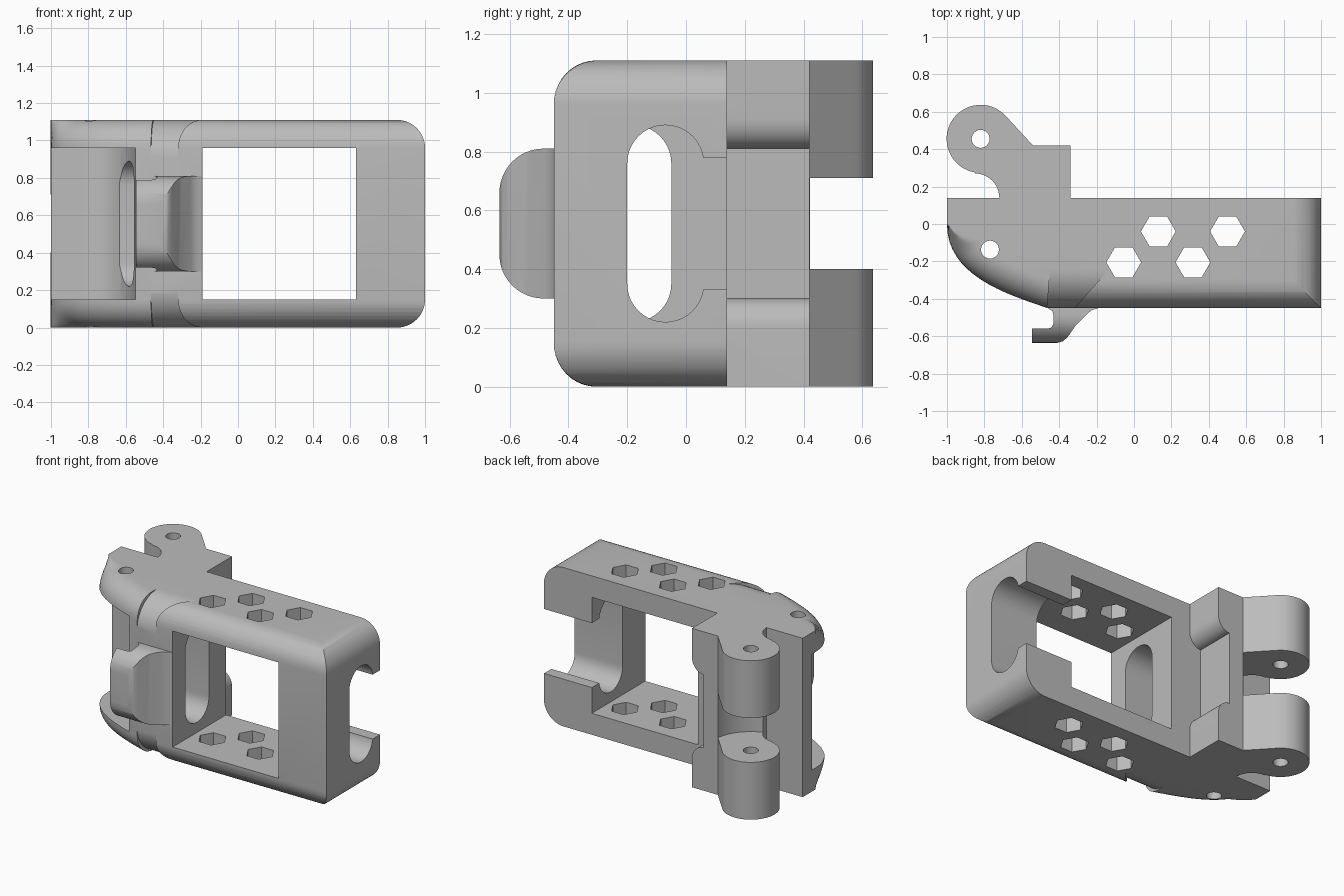
import bpy, bmesh, math
from mathutils import Vector

if "Cube" in bpy.data.objects:
    bpy.data.objects.remove(bpy.data.objects["Cube"])

H = 1.11      # overall height
R = 0.15      # plate thickness and edge radius

gray = bpy.data.materials.new("plain gray")
gray.diffuse_color = (0.5, 0.5, 0.5, 1)
gray.use_nodes = True
gray.node_tree.nodes["Principled BSDF"].inputs["Base Color"].default_value = gray.diffuse_color


def finish(name, bm):
    bmesh.ops.recalc_face_normals(bm, faces=bm.faces)
    me = bpy.data.meshes.new(name)
    bm.to_mesh(me)
    bm.free()
    me.materials.append(gray)
    ob = bpy.data.objects.new(name, me)
    bpy.context.collection.objects.link(ob)
    return ob


def loft(name, rings):
    bm = bmesh.new()
    loops = [[bm.verts.new(p) for p in ring] for ring in rings]
    n = len(loops[0])
    for a, b in zip(loops, loops[1:]):
        for i in range(n):
            j = (i + 1) % n
            bm.faces.new((a[i], a[j], b[j], b[i]))
    bm.faces.new(loops[0][::-1])
    bm.faces.new(loops[-1])
    return finish(name, bm)


def prism(name, pts, axis, lo, hi):
    place = {'x': lambda a, b, t: (t, a, b),
             'y': lambda a, b, t: (a, t, b),
             'z': lambda a, b, t: (a, b, t)}[axis]
    return loft(name, [[place(a, b, t) for a, b in pts] for t in (lo, hi)])


def arc(cx, cy, r, a0, a1, n=12, ry=None):
    ry = r if ry is None else ry
    angs = [math.radians(a0 + (a1 - a0) * i / n) for i in range(n + 1)]
    return [(cx + r * math.cos(a), cy + ry * math.sin(a)) for a in angs]


def circle(cx, cy, r, n=32):
    return arc(cx, cy, r, 0, 360 - 360 / n, n - 1)


def rect(a0, b0, a1, b1):
    return [(a0, b0), (a1, b0), (a1, b1), (a0, b1)]


def stadium(c, r, z0, z1):
    return arc(c, z1, r, 0, 180, 20) + arc(c, z0, r, 180, 360, 20)


def flip(pts):
    return [(a, H - b) for a, b in pts]


def combine(target, tool, op='DIFFERENCE'):
    m = target.modifiers.new(op, 'BOOLEAN')
    m.operation, m.solver, m.object = op, 'EXACT', tool
    bpy.context.view_layer.objects.active = target
    bpy.ops.object.modifier_apply(modifier=m.name)
    bpy.data.objects.remove(tool, do_unlink=True)


# Body: plan outline with a curved nose, rounded along the front edges
outline = [((1, -.45), (0, 1)), ((1, .14), (0, 0)), ((-1, .14), (0, 0))]
P = [Vector(p) for p in ((-1, 0), (-1, -.27), (-.7, -.37), (-.46, -.45))]
for i in range(17):
    t = i / 16
    s = 1 - t
    p = s**3 * P[0] + 3*s*s*t * P[1] + 3*s*t*t * P[2] + t**3 * P[3]
    d = (s*s * (P[1]-P[0]) + 2*s*t * (P[2]-P[1]) + t*t * (P[3]-P[2])).normalized()
    f = min(1, t * 4)
    outline.append((tuple(p), (-d.y * f, d.x * f)))
levels = [(R * (1 - math.sin(a)), R * (1 - math.cos(a)))
          for a in (math.radians(90 - 9 * k) for k in range(11))]
levels = [(z, o) for z, o in levels]
levels += [(H - z, o) for z, o in reversed(levels)]
frame = loft("bracket_frame", [[(p[0] + n[0] * o, p[1] + n[1] * o, z)
                                for p, n in outline] for z, o in levels])

# Rounded upper and lower edges of the right end
corner = arc(1 - R, R, R, 0, -90) + [(1 - R, -.1), (1.1, -.1), (1.1, R)]
for pts in (corner, flip(corner)):
    combine(frame, prism("corner_cut", pts, 'y', -1, 1))

# Hinge neck and knuckle
neck = (arc(-.82, .455, .182, 41, 260, 36) + arc(-.85, .14, .13, 90, 0)
        + [(-.72, .08), (-.34, .08), (-.34, .42), (-.54, .42)])
combine(frame, prism("hinge", neck, 'z', 0, H), 'UNION')

# Gap between the two knuckles
combine(frame, prism("gap_cut", circle(-.82, .455, .28, 48), 'z', .4, .71))

# Recess in the side of the neck
step = (arc(-.43, .2, .09, 0, 90, 10, .1)
        + flip(arc(-.43, .2, .09, 90, 0, 10, .1)))
step = [(-.2, .2)] + step + [(-.2, H - .2)]
combine(frame, prism("neck_cut", step, 'y', .14, .6))

# Large window and nose pocket between the plates
combine(frame, prism("window_cut", rect(-.19, R, .63, H - R), 'y', -1, .9))
pocket = [(-1.2, .04), (-.82, .04), (-.74, .03), (-.67, -.01), (-.625, -.06),
          (-.59, -.15), (-.565, -.25), (-.55, -.35), (-.54, -.6), (-1.2, -.6)]
combine(frame, prism("pocket_cut", pocket, 'z', R, H - R))

# Slots through the two upright walls; the right one opens to the back
combine(frame, prism("left_slot", stadium(-.18, .13, .35, .76), 'x', -.8, 0))
combine(frame, prism("right_slot", stadium(-.07, .13, .35, .76), 'x', .5, 1.2))
combine(frame, prism("slot_mouth", rect(-.07, .33, .3, .78), 'x', .5, 1.2))

# Scooped corners above and below the hook
r = .21
scoop = arc(-.45 + r, r, r, 180, 270, 12) + [(-.45 + r, -.05), (-.5, -.05), (-.5, r)]
for pts in (scoop, flip(scoop)):
    combine(frame, loft("scoop_cut", [
        [(-.465 + (y + .45) * .08, y, z) for y, z in pts],
        [(-.32 + (y + .45) * .9, y, z) for y, z in pts]]))

# Hexagonal holes and round pin holes through both plates
for x, y in ((-.055, -.205), (.13, -.04), (.315, -.205), (.5, -.04)):
    combine(frame, prism("hex_cut", circle(x, y, .093, 6), 'z', -.1, 1.3))
for x, y in ((-.77, -.137), (-.82, .455)):
    combine(frame, prism("pin_cut", circle(x, y, .048, 24), 'z', -.1, 1.3))

# Front hook with rounded outer corners
hook = [(-.46, -.4), (-.46, -.45), (-.437, -.465), (-.43, -.49), (-.43, -.53),
        (-.44, -.552), (-.46, -.56), (-.545, -.56), (-.545, -.635), (-.41, -.635),
        (-.38, -.627), (-.355, -.605), (-.31, -.54), (-.25, -.48), (-.225, -.46),
        (-.19, -.45), (-.19, -.4)]
latch = prism("front_hook", hook, 'z', .2, .9)
side = (arc(-.485, .45, .15, 270, 180) + arc(-.485, .66, .15, 180, 90)
        + [(-.3, .81), (-.3, .3)])
combine(latch, prism("hook_profile", side, 'x', -.8, 0), 'INTERSECT')
combine(frame, latch, 'UNION')

# Smooth shading with sharp edges kept
bpy.ops.object.select_all(action='DESELECT')
frame.select_set(True)
bpy.context.view_layer.objects.active = frame
bpy.ops.object.shade_smooth_by_angle(angle=math.radians(30))
